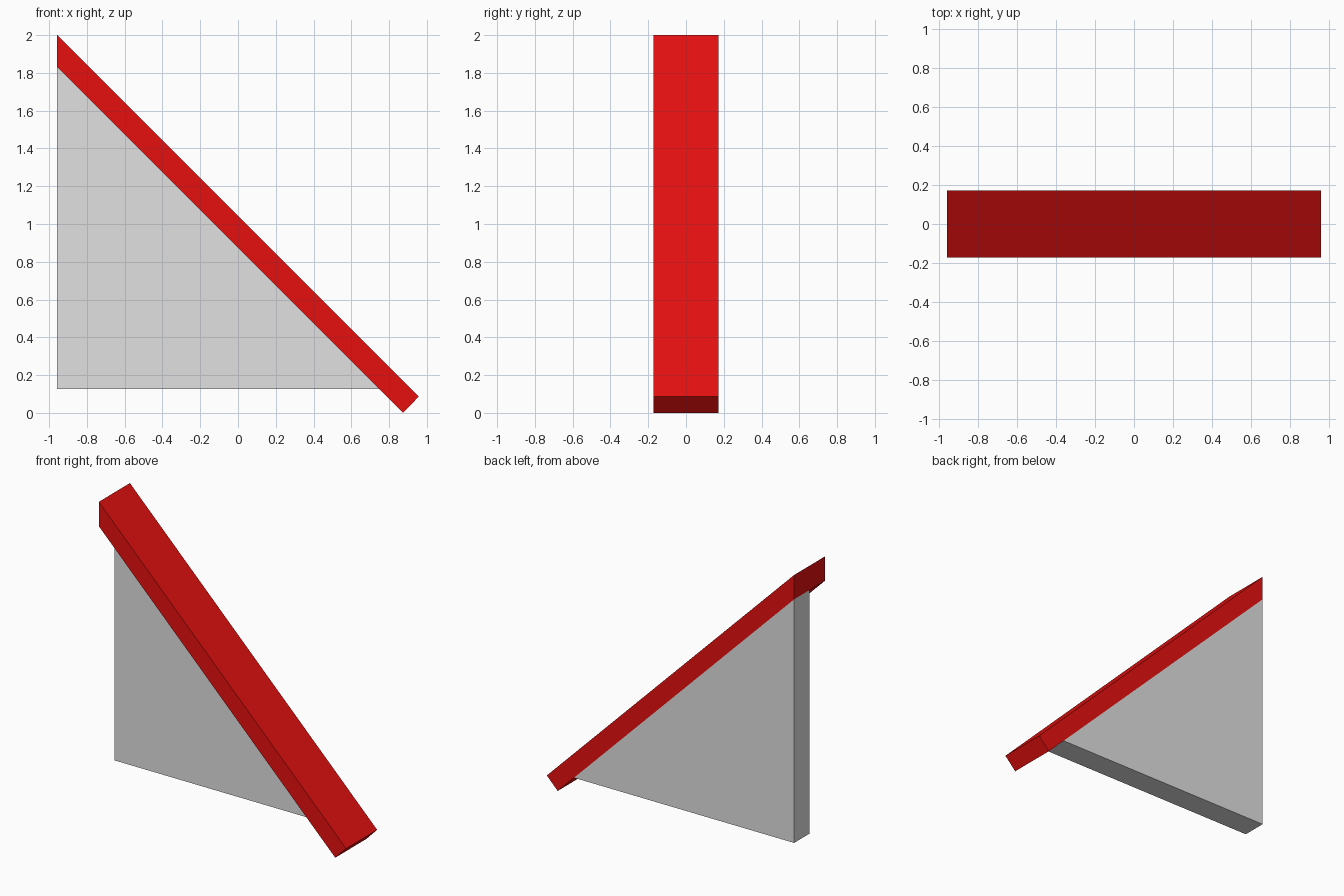
import bpy

cube = bpy.data.objects.get("Cube")
if cube:
    bpy.data.objects.remove(cube, do_unlink=True)


def material(name, rgb):
    mat = bpy.data.materials.new(name)
    mat.use_nodes = True
    colour = (*rgb, 1.0)
    mat.diffuse_color = colour
    mat.node_tree.nodes["Principled BSDF"].inputs["Base Color"].default_value = colour
    return mat


def extrude_profile(name, profile, y_front, y_back, mat):
    """Extrude a counter-clockwise (x, z) outline along y."""
    n = len(profile)
    verts = [(x, y, z) for y in (y_front, y_back) for x, z in profile]
    faces = [tuple(range(n)), tuple(reversed(range(n, 2 * n)))]
    faces += [(i, i + n, (i + 1) % n + n, (i + 1) % n) for i in range(n)]
    mesh = bpy.data.meshes.new(name)
    mesh.from_pydata(verts, [], faces)
    mesh.materials.append(mat)
    obj = bpy.data.objects.new(name, mesh)
    bpy.context.collection.objects.link(obj)
    return obj


red = material("red", (0.8, 0.005, 0.005))
grey = material("light_grey", (0.75, 0.75, 0.75))

LEFT = -0.957
HALF = 0.172

# Sloping beam, cut plumb at the top and square at the foot
extrude_profile("sloping_beam",
                [(LEFT, 1.83), (0.873, 0), (0.957, 0.086), (LEFT, 2)],
                -HALF, HALF, red)

# Triangular wall under the rear half of the beam
extrude_profile("triangular_wall",
                [(LEFT, 0.126), (0.747, 0.126), (LEFT, 1.83)],
                0, HALF, grey)
